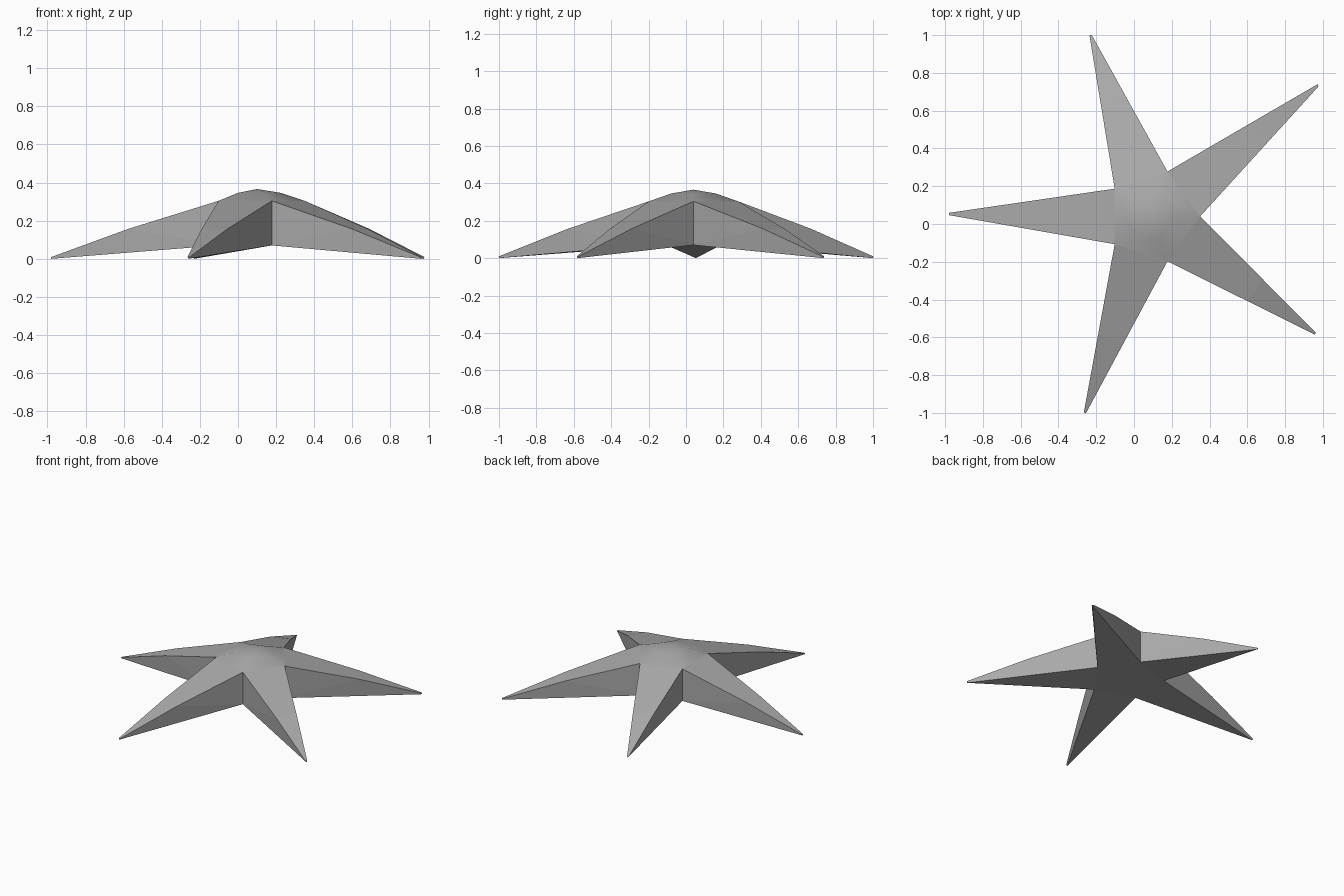
import bpy
import bmesh
from math import cos, sin, radians
from mathutils import Vector

cube = bpy.data.objects.get("Cube")
if cube:
    bpy.data.objects.remove(cube, do_unlink=True)

CENTRE = Vector((0.1, 0.04, 0))
TIPS = [(0.975, 0.735), (-0.23, 1.0), (-0.98, 0.053), (-0.26, -1.0), (0.96, -0.58)]
BULGE = Vector((0, 0, 0.012))

grey = bpy.data.materials.new("stone_grey")
grey.use_nodes = True
colour = (0.4, 0.4, 0.4, 1)
grey.diffuse_color = colour
grey.node_tree.nodes["Principled BSDF"].inputs["Base Color"].default_value = colour

bm = bmesh.new()


def ring(radius, z):
    """Five corners around the body centre."""
    return [bm.verts.new(CENTRE + Vector((radius * cos(radians(72 * i)),
                                          radius * sin(radians(72 * i)), z)))
            for i in range(5)]


def face(*verts, smooth=False):
    bm.faces.new(verts).smooth = smooth


# Body: underside, shoulder and rounded crown
bottom = ring(0.25, 0.07)
shoulder = ring(0.25, 0.304)
crown = ring(0.124, 0.346)
peak = bm.verts.new(CENTRE + Vector((0, 0, 0.366)))
face(*reversed(bottom))

for i, (x, y) in enumerate(TIPS):
    j = (i + 1) % 5
    face(shoulder[i], shoulder[j], crown[j], crown[i], smooth=True)
    face(crown[i], crown[j], peak, smooth=True)

    # Arm: narrow blunt tip, slightly arched upper edges
    across = (shoulder[j].co - shoulder[i].co).normalized() * 0.006
    tip = Vector((x, y, 0.009))
    tip_a = bm.verts.new(tip - across)
    tip_b = bm.verts.new(tip + across)
    tip_low = bm.verts.new((x, y, 0))
    mid_a = bm.verts.new(shoulder[i].co.lerp(tip_a.co, 0.54) + BULGE)
    mid_b = bm.verts.new(shoulder[j].co.lerp(tip_b.co, 0.54) + BULGE)

    face(shoulder[i], mid_a, mid_b, shoulder[j])
    face(mid_a, tip_a, tip_b, mid_b)
    face(bottom[i], mid_a, shoulder[i])
    face(bottom[i], tip_low, tip_a, mid_a)
    face(bottom[j], shoulder[j], mid_b)
    face(bottom[j], mid_b, tip_b, tip_low)
    face(bottom[i], bottom[j], tip_low)
    face(tip_a, tip_low, tip_b)

bmesh.ops.recalc_face_normals(bm, faces=bm.faces)
mesh = bpy.data.meshes.new("five_armed_star")
bm.to_mesh(mesh)
bm.free()
mesh.materials.append(grey)
star = bpy.data.objects.new("five_armed_star", mesh)
bpy.context.collection.objects.link(star)
